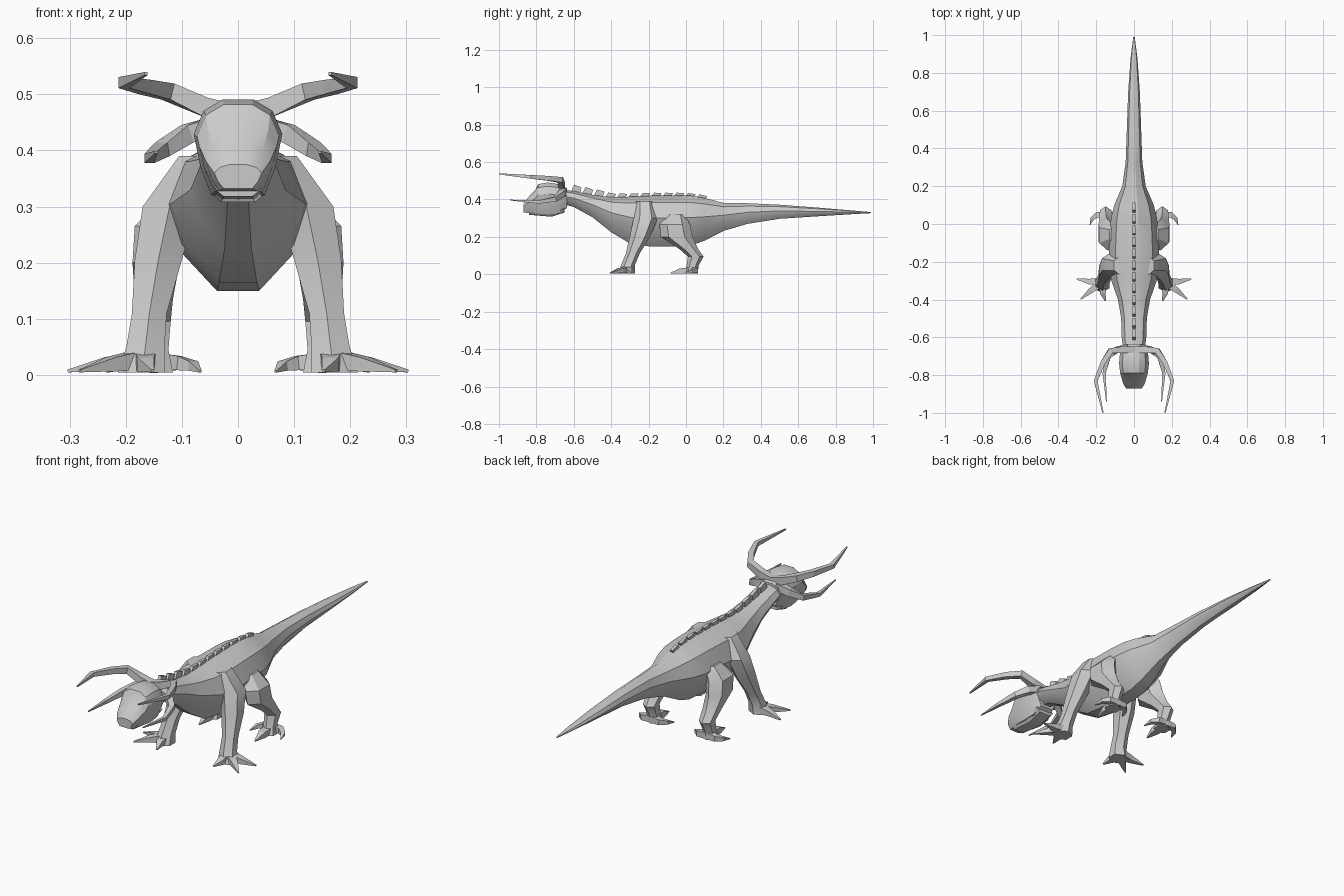
import bpy, bmesh, math
from mathutils import Vector

if "Cube" in bpy.data.objects:
    bpy.data.objects.remove(bpy.data.objects["Cube"])


def loft(name, rings, mirror=False, smooth=True):
    """Skin a list of equal-length point rings and cap both ends."""
    bm = bmesh.new()
    vs = [[bm.verts.new(p) for p in r] for r in rings]
    n = len(rings[0])
    for a, b in zip(vs, vs[1:]):
        for i in range(n):
            j = (i + 1) % n
            bm.faces.new((a[i], a[j], b[j], b[i]))
    bm.faces.new(vs[0])
    bm.faces.new(vs[-1])
    bmesh.ops.recalc_face_normals(bm, faces=bm.faces)
    me = bpy.data.meshes.new(name)
    bm.to_mesh(me)
    bm.free()
    ob = bpy.data.objects.new(name, me)
    bpy.context.collection.objects.link(ob)
    if mirror:
        ob.modifiers.new("mirror", 'MIRROR').use_mirror_merge = False
    if smooth:
        bpy.ops.object.select_all(action='DESELECT')
        ob.select_set(True)
        bpy.context.view_layer.objects.active = ob
        bpy.ops.object.shade_smooth_by_angle(angle=math.radians(28))
    return ob


def section(profile, y, z0, z1, hw):
    """Upright symmetrical ring at y from a normalised half profile."""
    pts = profile + [(-x, z) for x, z in reversed(profile)]
    return [(x * hw, y, z0 + z * (z1 - z0)) for x, z in pts]


def limb(name, stations, n=6):
    """Leg made of horizontal rings: x, y, z, half width, half depth."""
    rings = []
    for x, y, z, hx, hy in stations:
        k = 1 / math.cos(math.pi / n)
        rings.append([(x + hx * k * math.cos(2 * math.pi * (i + .5) / n),
                       y + hy * math.sin(2 * math.pi * (i + .5) / n), z) for i in range(n)])
    return loft(name, rings, mirror=True)


def spike(name, path, n=5, flat=1.0):
    """Tapered tube along points: x, y, z, radius."""
    pts = [Vector(p[:3]) for p in path]
    rings = []
    for k, p in enumerate(pts):
        t = (pts[min(k + 1, len(pts) - 1)] - pts[max(k - 1, 0)]).normalized()
        side = t.cross(Vector((0, 0, 1))).normalized()
        up = side.cross(t)
        r = path[k][3]
        rings.append([p + side * r * math.cos(2 * math.pi * i / n + math.pi / 4)
                      + up * r * flat * math.sin(2 * math.pi * i / n + math.pi / 4) for i in range(n)])
    return loft(name, rings, mirror=True, smooth=False)


# Neck, trunk and tail in one skin: y, bottom, top, half width
trunk = [(.28, 0), (.80, .28), (1, .56), (.74, .86), (.18, 1)]
body = [(-.68, .38, .455, .055), (-.60, .36, .445, .065), (-.50, .305, .425, .068),
        (-.40, .225, .412, .085), (-.30, .165, .415, .12), (-.20, .15, .42, .135),
        (-.05, .15, .423, .128), (.03, .155, .42, .122), (.10, .18, .408, .105),
        (.20, .232, .382, .062), (.33, .27, .38, .044), (.50, .297, .372, .038),
        (.70, .31, .357, .031), (.88, .321, .342, .018), (.99, .327, .333, .004)]
loft("body_and_tail", [section(trunk, *b) for b in body])

# Blunt head with an overhanging brow
skull = [(.6, 0), (.85, .3), (1, .64), (.78, .88), (.35, 1)]
head = [(-.635, .355, .46, .058), (-.68, .325, .482, .074), (-.74, .32, .491, .079),
        (-.79, .325, .482, .073), (-.805, .327, .452, .069),
        (-.845, .328, .41, .057), (-.87, .332, .375, .042)]
loft("head", [section(skull, *h) for h in head])
loft("lower_jaw", [section(skull, *j) for j in
                   [(-.65, .33, .36, .05), (-.72, .308, .345, .05), (-.84, .318, .345, .042)]])

# Horns sweeping sideways and then forward
spike("upper_horn", [(0, -.665, .462, .026), (.06, -.665, .478, .024), (.125, -.672, .505, .021),
                     (.165, -.735, .513, .018), (.203, -.83, .521, .014), (.164, -1.0, .537, .004)], 4)
spike("lower_horn", [(.03, -.655, .445, .026), (.09, -.665, .43, .023), (.135, -.70, .402, .018),
                     (.158, -.79, .386, .012), (.146, -.94, .397, .003)], 4)

# Front legs
limb("front_leg", [(.075, -.22, .39, .03, .05), (.122, -.215, .30, .048, .065),
                   (.142, -.245, .205, .042, .055), (.158, -.285, .11, .031, .037),
                   (.165, -.31, .05, .034, .037), (.172, -.318, .004, .042, .045)])
for i, (mx, my, tx, ty) in enumerate([(.235, -.305, .303, -.292), (.225, -.35, .282, -.398),
                                      (.165, -.365, .152, -.407)]):
    spike(f"front_toe_{i + 1}", [(.165, -.305, .028, .03), (mx, my, .019, .021),
                                 (tx, ty, .007, .004)], 4, .85)

# Hind legs: thigh, bent hock and foot
limb("hind_leg", [(.10, -.055, .32, .03, .05), (.138, -.06, .265, .046, .082),
                  (.146, -.05, .20, .042, .085), (.15, .015, .135, .034, .05),
                  (.15, .052, .095, .03, .042), (.15, .035, .045, .026, .032),
                  (.15, .025, .004, .034, .038)])
spike("hind_front_toe", [(.15, .03, .022, .027), (.15, -.03, .018, .023), (.15, -.083, .006, .004)], 4, .85)
for i, s in enumerate((1, -1)):
    spike(f"hind_side_toe_{i + 1}", [(.15, .045, .024, .027), (.15 + s * .045, .05, .021, .021),
                                     (.15 + s * .07, .03, .016, .014), (.15 + s * .083, -.005, .006, .003)], 4, .85)


# Row of thin back-swept plates along the spine
def back_height(y):
    for a, b in zip(body, body[1:]):
        if a[0] <= y <= b[0]:
            return a[2] + (b[2] - a[2]) * (y - a[0]) / (b[0] - a[0])


for i in range(12):
    y = -.62 + i * .061
    h = (.032 if i < 3 else .024) * (1 - i / 22)
    z0, z1 = back_height(y), back_height(y + .05)
    outline = [(y, z0 - .015), (y + .05, z1 - .015), (y + .062, z1 + h * .8), (y + .022, z0 + h)]
    loft(f"spine_plate_{i + 1}", [[(x, a, b) for a, b in outline] for x in (-.008, .008)], smooth=False)
